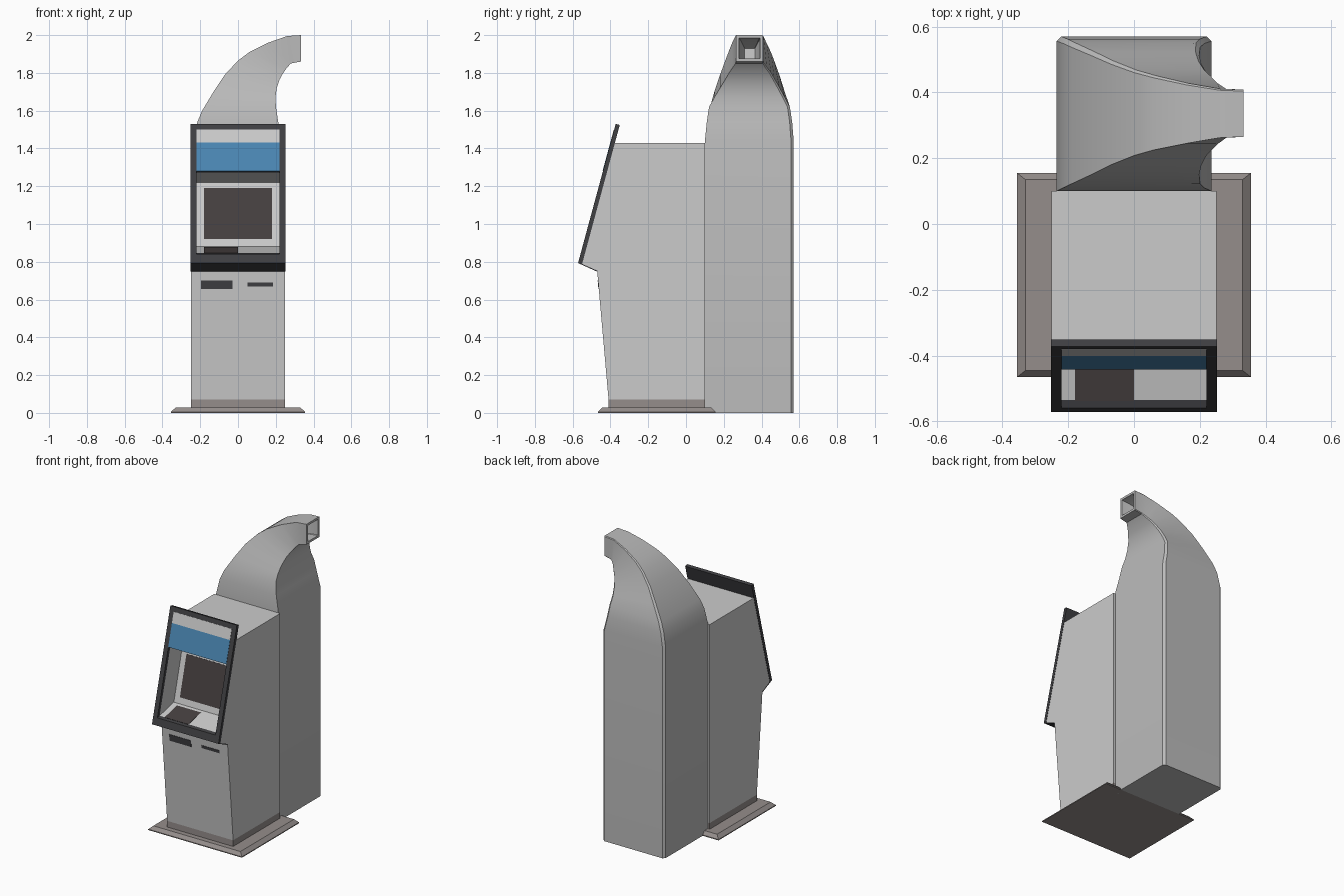
import bpy, bmesh
from mathutils import Vector

if "Cube" in bpy.data.objects:
    bpy.data.objects.remove(bpy.data.objects["Cube"])


def material(name, r, g, b):
    m = bpy.data.materials.new(name)
    m.diffuse_color = (r, g, b, 1)
    m.use_nodes = True
    m.node_tree.nodes["Principled BSDF"].inputs["Base Color"].default_value = m.diffuse_color
    return m


LIGHT = material("light_grey", 0.72, 0.72, 0.72)
PALE = material("pale_grey", 0.8, 0.79, 0.8)
DARK = material("dark_trim", 0.05, 0.05, 0.055)
SCREEN = material("screen_dark", 0.06, 0.05, 0.05)
BLUE = material("header_blue", 0.07, 0.24, 0.45)
BROWN = material("base_brown", 0.3, 0.27, 0.26)
GREY = material("chute_grey", 0.5, 0.5, 0.5)


def loft(name, rings, mat=None):
    """Skin a list of equal-length point rings and cap both ends."""
    bm = bmesh.new()
    vs = [[bm.verts.new(p) for p in ring] for ring in rings]
    n = len(rings[0])
    for a, b in zip(vs, vs[1:]):
        for i in range(n):
            j = (i + 1) % n
            bm.faces.new((a[i], a[j], b[j], b[i]))
    bm.faces.new(vs[0][::-1])
    bm.faces.new(vs[-1])
    bmesh.ops.recalc_face_normals(bm, faces=bm.faces)
    me = bpy.data.meshes.new(name)
    bm.to_mesh(me)
    bm.free()
    ob = bpy.data.objects.new(name, me)
    bpy.context.collection.objects.link(ob)
    if mat:
        me.materials.append(mat)
    return ob


def prism(name, profile, x0, x1, mat=None):
    """Extrude a (y, z) side profile across x."""
    return loft(name, [[(x, y, z) for y, z in profile] for x in (x0, x1)], mat)


def strip(name, a, b, x0, x1, mat, t=0.002):
    """Thin panel lying on the side-profile edge a-b."""
    a, b = Vector(a), Vector(b)
    d = (b - a).normalized()
    n = Vector((-d.y, d.x))
    return prism(name, [a - n * 0.003, b - n * 0.003, b + n * t, a + n * t], x0, x1, mat)


def at(line, z):
    """Point at height z on a profile line."""
    a, b = Vector(line[0]), Vector(line[1])
    return a.lerp(b, (z - a.y) / (b.y - a.y))


def rect(x0, x1, y0, y1, z):
    return [(x0, y0, z), (x1, y0, z), (x1, y1, z), (x0, y1, z)]


def cut(ob, cutter):
    m = ob.modifiers.new("cut", 'BOOLEAN')
    m.operation, m.solver, m.object = 'DIFFERENCE', 'EXACT', cutter
    bpy.context.view_layer.objects.active = ob
    bpy.ops.object.modifier_apply(modifier=m.name)


# Key lines of the side profile
FACE = (Vector((-0.571, 0.795)), Vector((-0.372, 1.53)))
inward = Vector((0.965, -0.261)) * 0.022
BACK = tuple(p + inward for p in FACE)
LOWER = ((-0.41, 0.07), (-0.47, 0.75))
SHELF = ((-0.56, 0.84), (-0.38, 0.88))
PANEL = ((-0.38, 0.88), (-0.29, 1.22))

# Base plate and kick plinth
loft("base_plate", [rect(-0.355, 0.355, -0.465, 0.155, 0),
                    rect(-0.355, 0.355, -0.465, 0.155, 0.006),
                    rect(-0.33, 0.33, -0.445, 0.135, 0.028)], BROWN)
loft("kick_plinth", [rect(-0.25, 0.25, -0.41, 0.10, z) for z in (0.025, 0.07)], BROWN)

# Cabinet and tilted bezel with the screen recess cut through both
cabinet = prism("cabinet", [*LOWER, BACK[0], at(BACK, 1.43), (0.10, 1.43), (0.10, 0.07)],
                -0.25, 0.25, LIGHT)
bezel = prism("bezel", [*FACE, BACK[1], BACK[0]], -0.252, 0.252, DARK)
recess = prism("recess_cutter", [(-0.65, 0.82), *SHELF, PANEL[1], (-0.437, 1.28), (-0.584, 1.34)],
               -0.22, 0.22)
cut(cabinet, recess)
cut(bezel, recess)
bpy.data.objects.remove(recess)
strip("bezel_underside", LOWER[1], FACE[0], -0.251, 0.251, DARK)

# Header panels, screen, keypad and slots
strip("header_top", at(FACE, 1.43), at(FACE, 1.50), -0.22, 0.22, PALE)
strip("header_band", at(FACE, 1.28), at(FACE, 1.43), -0.22, 0.22, BLUE)
strip("screen_surround", *PANEL, -0.219, 0.219, PALE, 0.001)
strip("screen", at(PANEL, 0.92), at(PANEL, 1.19), -0.18, 0.18, SCREEN, 0.003)
strip("keypad", at(SHELF, 0.845), at(SHELF, 0.875), -0.18, 0.0, SCREEN)
strip("cash_slot", at(LOWER, 0.655), at(LOWER, 0.70), -0.195, -0.03, DARK)
strip("receipt_slot", at(LOWER, 0.67), at(LOWER, 0.69), 0.05, 0.185, DARK)


# Rear housing that curves over into a hollow square spout
def section(lx, lz, rx, rz, y0, y1):
    L, R = Vector((lx, 0, lz)), Vector((rx, 0, rz))
    c = 0.03 * (y1 - y0)
    k = (R - L).normalized() * c
    pts = [(L, y0), (R, y0), (R, y1 - c), (R - k, y1), (L + k, y1), (L, y1 - c)]
    return [(p.x, y, p.z) for p, y in pts]


housing = loft("rear_housing", [section(*s) for s in (
    (-0.235, 0, 0.235, 0, 0.10, 0.57),
    (-0.235, 1.44, 0.235, 1.44, 0.10, 0.57),
    (-0.215, 1.54, 0.213, 1.54, 0.11, 0.562),
    (-0.19, 1.60, 0.201, 1.62, 0.122, 0.55),
    (-0.13, 1.70, 0.198, 1.67, 0.15, 0.523),
    (-0.07, 1.79, 0.205, 1.72, 0.18, 0.495),
    (0.0, 1.865, 0.22, 1.765, 0.208, 0.468),
    (0.06, 1.91, 0.237, 1.795, 0.225, 0.451),
    (0.16, 1.96, 0.257, 1.825, 0.245, 0.428),
    (0.26, 1.995, 0.28, 1.85, 0.262, 0.411),
    (0.333, 2.0, 0.333, 1.86, 0.265, 0.408),
    # inside of the spout
    (0.333, 1.985, 0.333, 1.875, 0.28, 0.393),
    (0.26, 1.97, 0.275, 1.872, 0.29, 0.385),
    (0.19, 1.93, 0.235, 1.865, 0.31, 0.365))], GREY)
bpy.ops.object.select_all(action='DESELECT')
housing.select_set(True)
bpy.context.view_layer.objects.active = housing
bpy.ops.object.shade_smooth_by_angle(angle=0.6)
